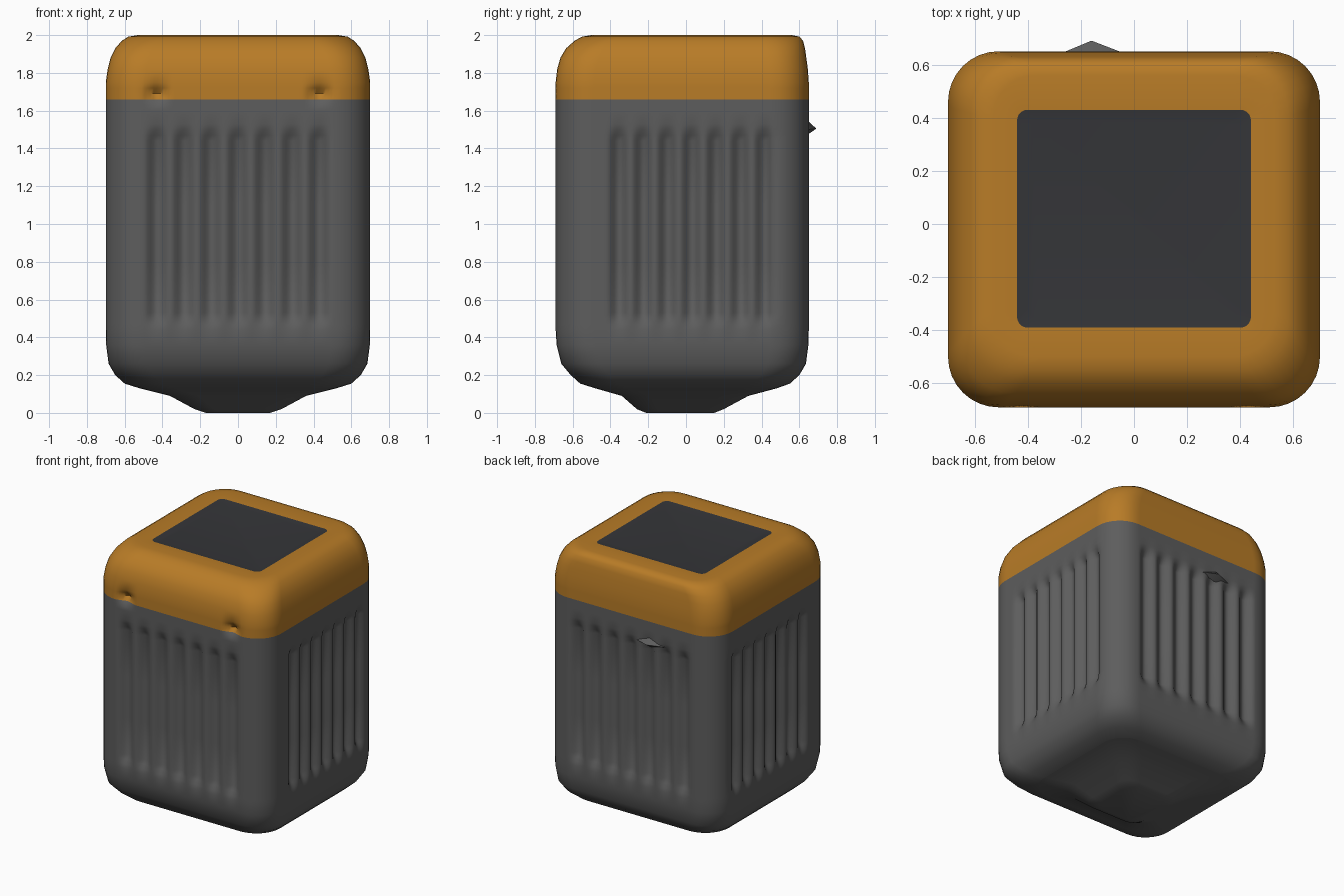
import bpy, bmesh, math

if "Cube" in bpy.data.objects:
    bpy.data.objects.remove(bpy.data.objects["Cube"])

def material(name, rgb):
    m = bpy.data.materials.new(name)
    m.diffuse_color = (*rgb, 1)
    m.use_nodes = True
    m.node_tree.nodes["Principled BSDF"].inputs["Base Color"].default_value = m.diffuse_color
    return m

GREY = material("grey_plastic", (0.11, 0.11, 0.11))
ORANGE = material("orange_plastic", (0.48, 0.20, 0.02))
DARK = material("dark_panel", (0.035, 0.036, 0.04))

def ring(hx, y0, y1, r, n=64, seg=8):
    """Rounded rectangle, counter-clockwise, as (x, y, outward normal)."""
    pts = []
    corners = [(hx - r, y1 - r), (r - hx, y1 - r), (r - hx, y0 + r), (hx - r, y0 + r)]
    for k, (cx, cy) in enumerate(corners):
        for i in range(seg + 1):
            a = math.pi / 2 * (k + i / seg)
            pts.append((cx + r * math.cos(a), cy + r * math.sin(a), (math.cos(a), math.sin(a))))
        nx, ny = corners[(k + 1) % 4]
        d = (math.cos(a), math.sin(a))
        for i in range(1, n):
            t = i / n
            pts.append((cx + (nx - cx) * t + r * d[0], cy + (ny - cy) * t + r * d[1], d))
    return pts

def loft(name, rings, mat, dent=None, cap_bottom=False, cap_top=False):
    bm = bmesh.new()
    loops = []
    for z, hx, y0, y1, r in rings:
        loop = []
        for x, y, d in ring(hx, y0, y1, r):
            s = dent(x, y, z, d) if dent else 0
            loop.append(bm.verts.new((x - d[0] * s, y - d[1] * s, z)))
        loops.append(loop)
    for a, b in zip(loops, loops[1:]):
        for i in range(len(a)):
            j = (i + 1) % len(a)
            bm.faces.new((a[i], a[j], b[j], b[i]))
    if cap_bottom:
        bm.faces.new(loops[0][::-1])
    if cap_top:
        bm.faces.new(loops[-1])
    return finish(name, bm, mat)

def finish(name, bm, mat):
    me = bpy.data.meshes.new(name)
    bm.to_mesh(me)
    bm.free()
    ob = bpy.data.objects.new(name, me)
    bpy.context.collection.objects.link(ob)
    me.materials.append(mat)
    bpy.context.view_layer.objects.active = ob
    bpy.ops.object.select_all(action='DESELECT')
    ob.select_set(True)
    bpy.ops.object.shade_smooth_by_angle(angle=math.radians(50))
    return ob

def flutes(x, y, z, d):
    """Vertical grooves in the flat of each side, plus two small front dimples."""
    u, c, half = (x, 0, 0.5) if abs(d[1]) > 0.99 else (y, 0.03, 0.45)
    if max(abs(d[0]), abs(d[1])) < 0.99:
        return 0
    s = 0
    if abs(u - c) < half:
        fade = max(0, min(1, (z - 0.45) / 0.08, (1.52 - z) / 0.08))
        wave = 0.5 - 0.5 * math.cos(2 * math.pi * 7 * (u - c + half) / (2 * half))
        s = 0.04 * wave * fade
    if d[1] < -0.99:
        s += 0.05 * max(0, 1 - abs(abs(x) - 0.43) / 0.08) * max(0, 1 - abs(z - 1.69) / 0.06)
    return s

# Tapered foot under the bin
loft("foot", [
    (0.0, 0.17, -0.21, 0.15, 0.08),
    (0.02, 0.23, -0.26, 0.20, 0.10),
    (0.09, 0.36, -0.34, 0.33, 0.14),
    (0.13, 0.52, -0.48, 0.48, 0.17),
], GREY, cap_bottom=True)

# Fluted body with rounded underside
FULL = (0.70, -0.69, 0.65, 0.19)
loft("body", [
    (0.13, 0.52, -0.48, 0.48, 0.17),
    (0.155, 0.60, -0.56, 0.55, 0.19),
    (0.20, 0.65, -0.61, 0.60, 0.19),
    (0.26, 0.685, -0.66, 0.635, 0.19),
    (0.36, 0.698, -0.685, 0.648, 0.19),
] + [(z, *FULL) for z in (0.44, 0.47, 0.50, 0.53, 0.8, 1.1, 1.44, 1.47, 1.50, 1.53,
                         1.60, 1.63, 1.66)], GREY, flutes)

# Orange rounded lid band
loft("lid", [(z, *FULL) for z in (1.66, 1.69, 1.72, 1.75)] + [
    (1.82, 0.69, -0.682, 0.645, 0.19),
    (1.88, 0.675, -0.665, 0.637, 0.19),
    (1.93, 0.65, -0.635, 0.63, 0.19),
    (1.97, 0.615, -0.59, 0.62, 0.19),
    (1.992, 0.58, -0.55, 0.60, 0.18),
    (2.0, 0.53, -0.50, 0.56, 0.16),
    (1.995, 0.44, -0.39, 0.43, 0.04),
], ORANGE, flutes)

# Dark panel in the top
loft("top_panel", [
    (1.995, 0.44, -0.39, 0.43, 0.04),
    (1.99, 0.40, -0.35, 0.39, 0.03),
], DARK, cap_top=True)

# Small pointed catch on the back
bm = bmesh.new()
v = [bm.verts.new(p) for p in ((-0.28, 0.64, 1.50), (-0.03, 0.64, 1.50), (-0.16, 0.64, 1.55),
                               (-0.16, 0.64, 1.47), (-0.16, 0.69, 1.505))]
for a, b in ((0, 2), (2, 1), (1, 3), (3, 0)):
    bm.faces.new((v[a], v[b], v[4]))
bm.faces.new((v[0], v[3], v[1], v[2]))
bmesh.ops.recalc_face_normals(bm, faces=bm.faces)
finish("back_catch", bm, GREY)
